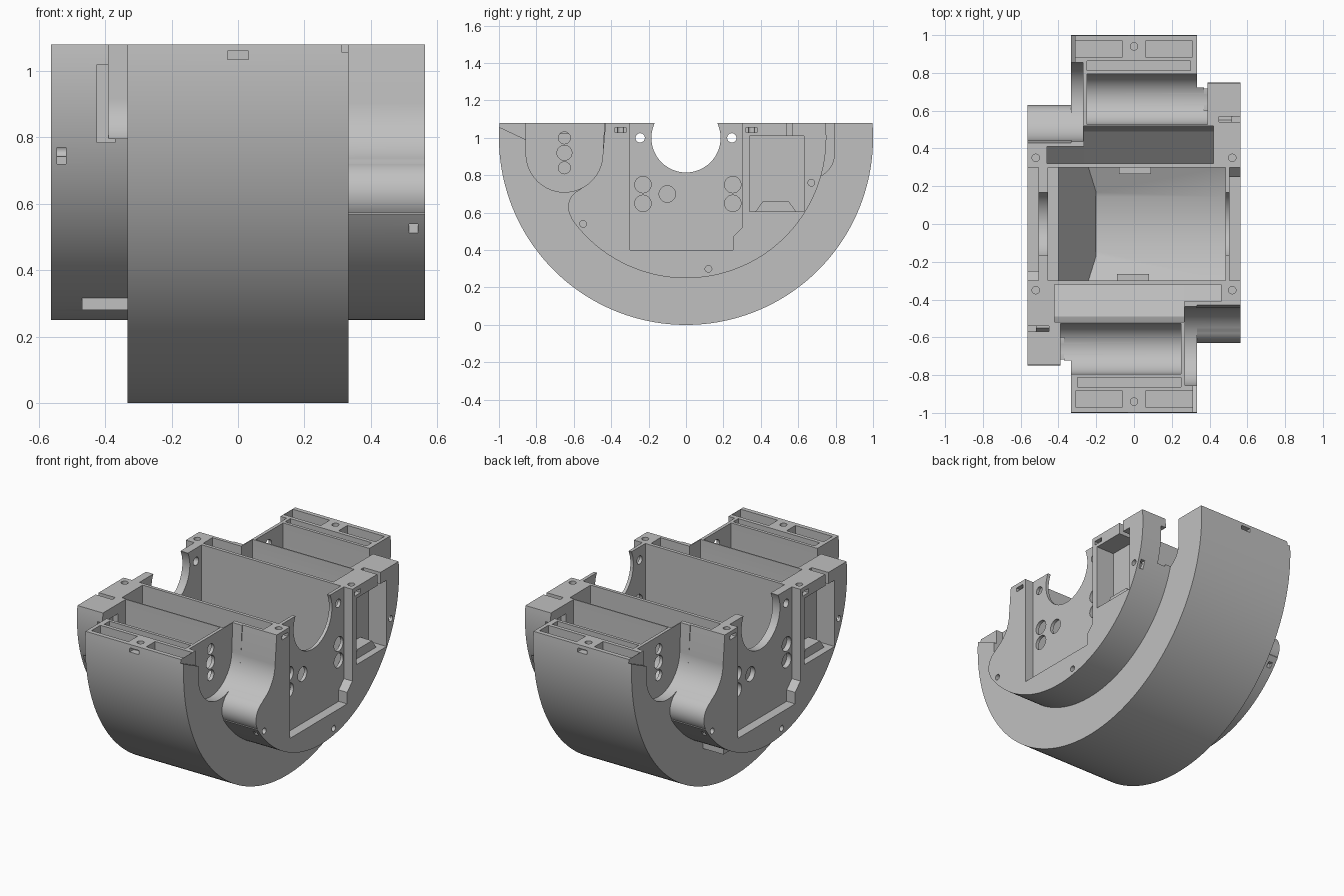
import bpy
from math import sin, cos, radians, degrees, asin, pi

cube = bpy.data.objects.get("Cube")
if cube:
    bpy.data.objects.remove(cube)

GREY = (0.53, 0.53, 0.53, 1)
grey = bpy.data.materials.new("grey plastic")
grey.use_nodes = True
grey.diffuse_color = GREY
grey.node_tree.nodes["Principled BSDF"].inputs["Base Color"].default_value = GREY

TOP, OPEN = 1.08, 1.2
HALF, DRUM = 0.5625, 0.3325
AXES = {"x": lambda u, v, d: (d, u, v),
        "y": lambda u, v, d: (u, d, v),
        "z": lambda u, v, d: (u, v, d)}
helpers = []


def arc(cu, cv, r, start, end, steps=48):
    angles = [radians(start + (end - start) * i / steps) for i in range(steps + 1)]
    return [(cu + r * cos(a), cv + r * sin(a)) for a in angles]


def prism(name, outline, low, high, axis="x", turned=False):
    """Extrude an outline along an axis, optionally half-turned about z."""
    n = len(outline)
    verts = [AXES[axis](u, v, d) for d in (low, high) for u, v in outline]
    if turned:
        verts = [(-x, -y, z) for x, y, z in verts]
    faces = [tuple(range(n)), tuple(range(n, 2 * n))]
    faces += [(i, (i + 1) % n, n + (i + 1) % n, n + i) for i in range(n)]
    mesh = bpy.data.meshes.new(name)
    mesh.from_pydata(verts, [], faces)
    bm = bmesh.new()
    bm.from_mesh(mesh)
    bmesh.ops.recalc_face_normals(bm, faces=bm.faces)
    bm.to_mesh(mesh)
    bm.free()
    mesh.materials.append(grey)
    obj = bpy.data.objects.new(name, mesh)
    bpy.context.collection.objects.link(obj)
    return obj


def combine(tool, operation):
    mod = housing.modifiers.new(tool.name, "BOOLEAN")
    mod.object, mod.operation, mod.solver = tool, operation, "EXACT"
    tool.hide_render = True
    helpers.append(tool)


def both(name, outline, low, high, axis="x", operation="DIFFERENCE"):
    """Apply a shape and its half-turned twin."""
    for turned in (False, True):
        combine(prism(name, outline, low, high, axis, turned), operation)


def rect(u0, u1, v0, v1):
    return [(u0, v0), (u1, v0), (u1, v1), (u0, v1)]


def circle(u, v, r, steps=32):
    return arc(u, v, r, 0, 360, steps)[:-1]


def half_disc(r):
    rise = degrees(asin((TOP - 1) / r))
    return arc(0, 1, r, rise, -180 - rise, 120)


import bmesh

# Main half drum with the round pockets in its side walls
housing = prism("housing", half_disc(1), -DRUM, DRUM)
both("round_pocket", arc(-0.65, 0.915, 0.205, -180, 0) + [(-0.43, OPEN), (-0.855, OPEN)],
     0.27, 0.4)
both("corner_notch", [(-1.02, 1.068), (-0.855, 0.99), (-0.84, OPEN), (-1.02, OPEN)],
     0.312, 0.4)

# Side cheeks with the S-shaped edge beside each pocket
cheek = arc(0, 1, 0.75, degrees(asin(0.08 / 0.75)), -145, 90)
cheek += arc(-0.53, 0.63, 0.1, 214, 113, 20)
cheek += arc(-0.65, 0.915, 0.205, -67, 0, 20)[1:] + [(-0.43, TOP)]
both("side_cheek", cheek, 0.2, HALF, operation="UNION")

# Central chamber, sloped block at one end and clip tabs
combine(prism("chamber", [(-0.3, OPEN), (-0.3, 0.37), (-0.145, 0.3), (0.145, 0.3),
                          (0.3, 0.37), (0.3, OPEN)], -0.455, 0.485), "DIFFERENCE")
combine(prism("end_slope", [(-0.47, 0.28), (-0.2, 0.28), (-0.2, 0.31), (-0.4, 0.6),
                            (-0.47, 0.6)], -0.31, 0.31, "y"), "UNION")
both("clip_tab", rect(-0.08, 0.09, 0.32, 0.45), 0.265, 0.31, "y", "UNION")

# Outer plate recesses and the shaft opening
both("plate_recess", [(-0.3, OPEN), (-0.3, 0.4), (0.25, 0.4), (0.25, 0.47),
                      (0.3, 0.52), (0.3, OPEN)], 0.505, 0.7)
combine(prism("shaft_opening", circle(0, 1, 0.185, 64), -0.7, 0.7), "DIFFERENCE")

# Side bays, sloping along the shell
both("bay", [(0.32, OPEN), (0.32, 0.42), (0.49, 0.58), (0.52, 0.7), (0.52, OPEN)],
     -0.265, 0.42)
both("bay_end", [(0.321, OPEN), (0.321, 0.425), (0.41, 0.51), (0.41, OPEN)], -0.46, -0.25)

# Cylindrical troughs, open at one end
both("trough", arc(0.66, 0.915, 0.133, -180, 0) + [(0.793, OPEN), (0.527, OPEN)],
     -0.25, 0.39)
both("trough_lip", rect(0.6, 0.82, 0.785, 1.02), 0.37, 0.425)

# Slots and pockets at the drum ends
both("slot", rect(-0.25, 0.3, 0.812, 0.862), 0.86, OPEN, "z")
for x in (-0.31, 0.06):
    both("end_pocket", rect(x, x + 0.25, 0.885, 0.97), 0.85, OPEN, "z")

# Window pockets with a bracket inside
both("window", rect(0.34, 0.63, 0.605, 1.01), 0.44, 0.7)
both("window_notch", rect(0.54, 0.57, 0.98, OPEN), 0.45, 0.7)
both("bracket", [(0.36, 0.59), (0.6, 0.59), (0.55, 0.66), (0.41, 0.66)], 0.43, 0.52,
     operation="UNION")

# Holes through the walls: y, z, radius, depth limits
for y, z, r, low, high in [(-0.245, 1, 0.025, 0.4, 0.7), (0.245, 1, 0.025, 0.4, 0.7),
                           (-0.23, 0.75, 0.044, 0.475, 0.7), (-0.23, 0.65, 0.044, 0.475, 0.7),
                           (0.25, 0.75, 0.044, 0.475, 0.7), (0.25, 0.65, 0.044, 0.475, 0.7),
                           (-0.1, 0.7, 0.044, 0.475, 0.7),
                           (-0.65, 0.84, 0.032, 0.22, 0.3), (-0.65, 0.92, 0.04, 0.22, 0.3),
                           (-0.65, 1, 0.032, 0.22, 0.3),
                           (-0.55, 0.54, 0.018, 0.5, 0.7), (0.12, 0.3, 0.018, 0.5, 0.7),
                           (0.67, 0.76, 0.018, 0.5, 0.7)]:
    both("wall_hole", circle(y, z, r, 24), low, high)

# Screw holes in the rim
for x, y in [(0, 0.94), (0.52, 0.35), (-0.52, 0.35)]:
    both("screw_hole", circle(x, y, 0.02, 20), 1.02, OPEN, "z")

# Small latch slots
both("rim_latch", rect(-0.032, 0.032, 1.035, 1.06), -1.1, -0.96, "y")
both("low_latch", rect(0.515, 0.542, 0.495, 0.54), -0.7, -0.57, "y")
both("high_latch", rect(-0.545, -0.518, 0.72, 0.77), -0.8, -0.67, "y")
for y in (-0.38, 0.32):
    both("side_latch", rect(y, y + 0.06, 1.03, 1.055), 0.53, 0.7)

# Bake the result and tidy up
graph = bpy.context.evaluated_depsgraph_get()
result = bpy.data.meshes.new_from_object(housing.evaluated_get(graph))
housing.modifiers.clear()
housing.data = result
for tool in helpers:
    bpy.data.objects.remove(tool)
result.materials.clear()
result.materials.append(grey)
for face in result.polygons:
    face.material_index = 0
bpy.ops.object.select_all(action="DESELECT")
housing.select_set(True)
bpy.context.view_layer.objects.active = housing
bpy.ops.object.shade_smooth_by_angle(angle=pi / 7)
